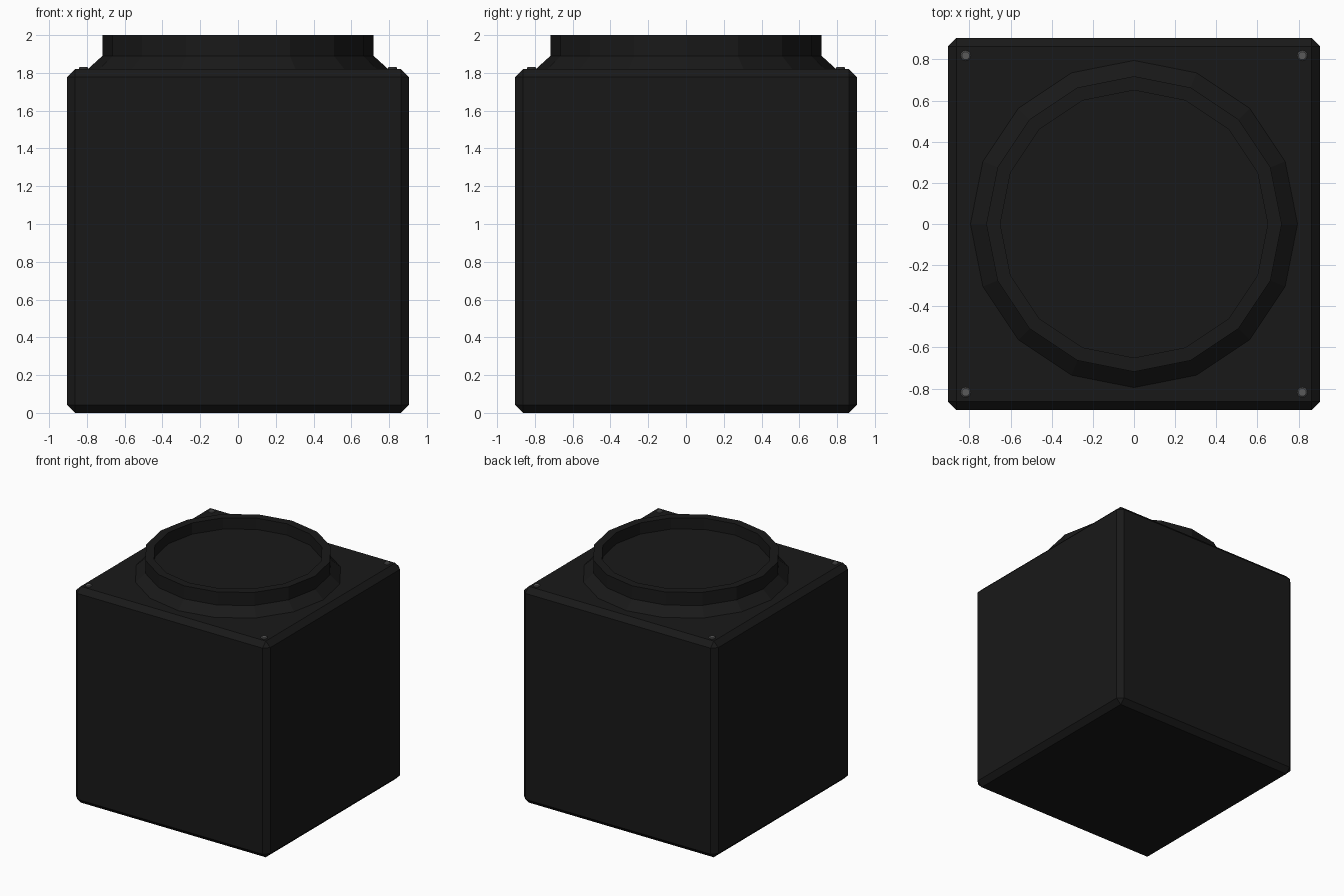
import bpy, bmesh
from math import cos, sin, tau

if "Cube" in bpy.data.objects:
    bpy.data.objects.remove(bpy.data.objects["Cube"])


def material(name, v):
    m = bpy.data.materials.new(name)
    m.diffuse_color = (v, v, v, 1)
    m.use_nodes = True
    m.node_tree.nodes["Principled BSDF"].inputs["Base Color"].default_value = m.diffuse_color
    return m


def finish(name, bm, mat):
    bmesh.ops.recalc_face_normals(bm, faces=bm.faces)
    me = bpy.data.meshes.new(name)
    bm.to_mesh(me)
    bm.free()
    me.materials.append(mat)
    ob = bpy.data.objects.new(name, me)
    bpy.context.collection.objects.link(ob)
    return ob


def turned(name, profile, sides, mat, x=0, y=0, cap_start=False):
    """Flat-faced turned part: (radius, z) profile, capped at its last ring."""
    bm = bmesh.new()
    rings = [[bm.verts.new((x + r * cos(tau * i / sides), y + r * sin(tau * i / sides), z))
              for i in range(sides)] for r, z in profile]
    for a, b in zip(rings, rings[1:]):
        for i in range(sides):
            j = (i + 1) % sides
            bm.faces.new((a[i], a[j], b[j], b[i]))
    bm.faces.new(rings[-1])
    if cap_start:
        bm.faces.new(rings[0])
    return finish(name, bm, mat)


black = material("black_casing", 0.0097)
grey = material("grey_metal", 0.1)

HALF, TOP, CHAMFER = 0.905, 1.82, 0.043

# Chamfered box body
bm = bmesh.new()
bmesh.ops.create_cube(bm, size=1)
for v in bm.verts:
    v.co = (v.co.x * 2 * HALF, v.co.y * 2 * HALF, (v.co.z + 0.5) * TOP)
bmesh.ops.bevel(bm, geom=bm.edges[:], offset=CHAMFER, segments=1, affect='EDGES')
finish("body", bm, black)

# Raised sixteen-sided collar with a shallow recessed floor
turned("collar", [(0.795, TOP), (0.718, 1.89), (0.718, 2.0), (0.65, 2.0), (0.65, 1.905)],
       16, black)

# Screw heads in the four top corners
for sx in (-1, 1):
    for sy in (-1, 1):
        turned("screw_head", [(0.025, TOP - 0.01), (0.025, TOP + 0.006), (0.019, TOP + 0.011)],
               16, grey, sx * 0.818, sy * 0.818, cap_start=True)
